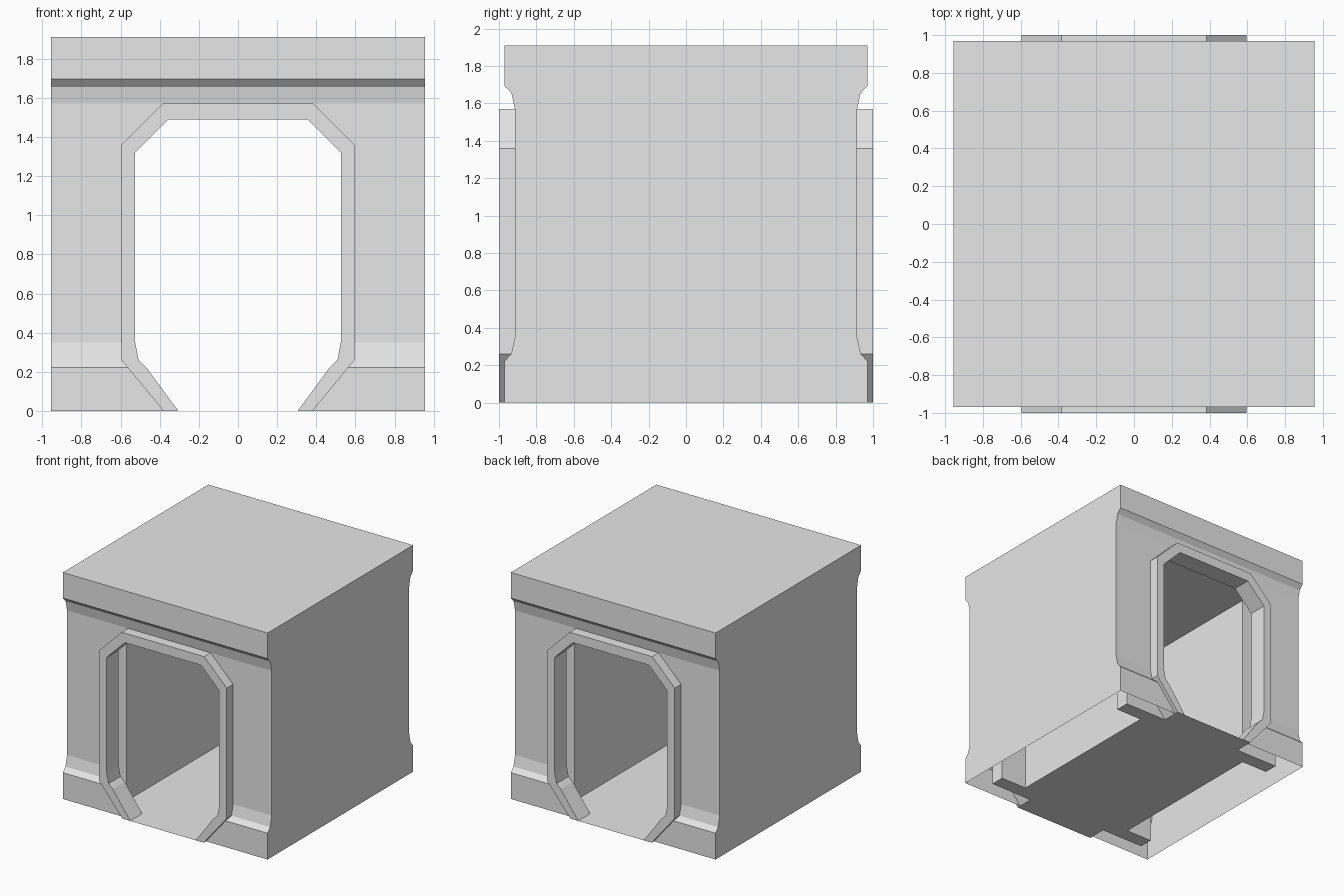
import bpy, bmesh
from mathutils import Vector

if "Cube" in bpy.data.objects:
    bpy.data.objects.remove(bpy.data.objects["Cube"])

grey = bpy.data.materials.new("light_grey")
grey.diffuse_color = (0.8, 0.8, 0.8, 1)
grey.use_nodes = True
grey.node_tree.nodes["Principled BSDF"].inputs["Base Color"].default_value = grey.diffuse_color

W, H = 0.955, 1.91              # half width and height of the block
POCKET_Y, CEIL = 0.84, 1.5      # door pocket outer wall, inner ceiling height

# Wall section (y, z), bottom to top
SECTION = [(.97, 0), (.97, .222), (.935, .26), (.915, .35),
           (.915, 1.57), (.933, 1.655), (.97, 1.695), (.97, H)]
# Right half of the doorway frame (x, z), bottom to top
OUTER = [(.38, 0), (.562, .22), (.595, .26), (.595, .35), (.595, 1.36), (.385, 1.57)]
INNER = [(.305, 0), (.47, .225), (.508, .26), (.525, .35), (.525, 1.32), (.355, 1.49)]


def finish(bm, name):
    mesh = bpy.data.meshes.new(name)
    bm.to_mesh(mesh)
    bm.free()
    mesh.materials.append(grey)
    ob = bpy.data.objects.new(name, mesh)
    bpy.context.collection.objects.link(ob)
    return ob


def face(bm, pts):
    return bm.faces.new([bm.verts.new(p) for p in pts])


def full(half):
    """Mirror a half outline across x to get the whole arch."""
    return half + [(-x, z) for x, z in reversed(half)]


def wall_with_doorway(name, section, half_width, s):
    """Sheet following a wall section, with the convex doorway outline removed."""
    bm = bmesh.new()
    for (y0, z0), (y1, z1) in zip(section, section[1:]):
        face(bm, [(-half_width, s * y0, z0), (half_width, s * y0, z0),
                  (half_width, s * y1, z1), (-half_width, s * y1, z1)])
    arch = full([OUTER[0], OUTER[2], OUTER[4], OUTER[5]])
    planes = []
    for (x0, z0), (x1, z1) in zip(arch, arch[1:]):
        co, n = Vector((x0, 0, z0)), Vector((z1 - z0, 0, x0 - x1)).normalized()
        planes.append((co, n))
        bmesh.ops.bisect_plane(bm, geom=bm.verts[:] + bm.edges[:] + bm.faces[:],
                               plane_co=co, plane_no=n, dist=1e-5)
    inside = [f for f in bm.faces
              if all((f.calc_center_median() - co).dot(n) < 0 for co, n in planes)]
    bmesh.ops.delete(bm, geom=inside, context='FACES')
    bmesh.ops.remove_doubles(bm, verts=bm.verts, dist=1e-4)
    bm.normal_update()
    for f in bm.faces:
        if f.normal.y * s < 0:
            f.normal_flip()
    finish(bm, name)


def door_frame(name, s):
    """Chamfered arch that runs from the outside to the door pocket."""
    bm = bmesh.new()
    rings = [[bm.verts.new((x, s * y, z)) for x, z in full(half)]
             for y in (1.0, POCKET_Y) for half in (OUTER, INNER)]
    of, inf, ob, inb = rings
    for a, b in ((of, inf), (inf, inb), (inb, ob), (ob, of)):
        for i in range(len(a) - 1):
            bm.faces.new((a[i], a[i + 1], b[i + 1], b[i]))
    for i in (0, -1):
        bm.faces.new((of[i], inf[i], inb[i], ob[i]))
    bmesh.ops.recalc_face_normals(bm, faces=bm.faces)
    finish(bm, name)


# Side walls and roof
bm = bmesh.new()
loop = [(y, z) for y, z in SECTION] + [(-y, z) for y, z in reversed(SECTION)]
face(bm, [(W, y, z) for y, z in loop])
face(bm, [(-W, y, z) for y, z in reversed(loop)])
face(bm, [(-W, -.97, H), (W, -.97, H), (W, .97, H), (-W, .97, H)])
bm.normal_update()
finish(bm, "sides_and_roof")

# Both ends: outer wall, frame and door pocket wall
for s, end in ((-1, "front"), (1, "back")):
    wall_with_doorway(end + "_wall", SECTION, W, s)
    door_frame(end + "_door_frame", s)
    wall_with_doorway(end + "_pocket_wall", [(POCKET_Y, 0), (POCKET_Y, CEIL)], .78, s)

# Corridor lining with sideways door pockets, open at both ends
quarter = [(.535, .72), (.78, .72), (.78, POCKET_Y)]
half = [(x, -y) for x, y in reversed(quarter)] + quarter
plan = full(half)
bm = bmesh.new()
for side in (1, -1):
    for (x0, y0), (x1, y1) in zip(half, half[1:]):
        pts = [(side * x0, y0, 0), (side * x0, y0, CEIL),
               (side * x1, y1, CEIL), (side * x1, y1, 0)]
        face(bm, pts if side > 0 else pts[::-1])
face(bm, [(x, y, CEIL) for x, y in reversed(plan)])
face(bm, [(x, y, 0) for x, y in plan])
# Thresholds under the frames
for s in (1, -1):
    y0, y1 = sorted((s * POCKET_Y, s * 1.0))
    face(bm, [(-.305, y0, 0), (.305, y0, 0), (.305, y1, 0), (-.305, y1, 0)])
bmesh.ops.remove_doubles(bm, verts=bm.verts, dist=1e-4)
bm.normal_update()
finish(bm, "corridor")
